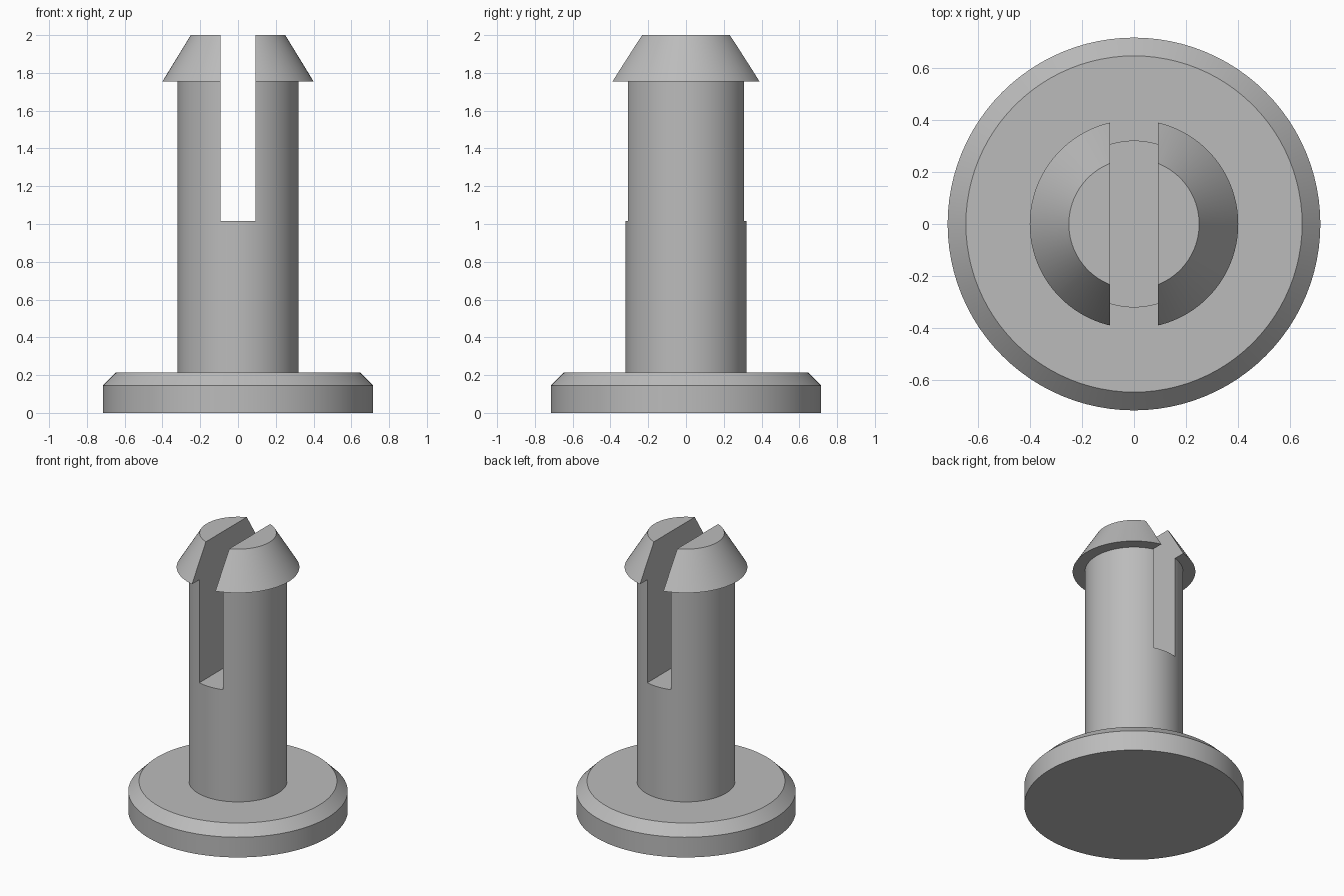
import bpy
import bmesh
from math import radians, tau

SEGMENTS = 96
SLOT_HALF_WIDTH = 0.093
SLOT_FLOOR = 1.015

# Outline as (radius, height), from the foot to the tip
PROFILE = [
    (0.715, 0.0), (0.715, 0.145), (0.645, 0.215),   # chamfered flange
    (0.32, 0.215), (0.32, 1.755),                   # shaft
    (0.40, 1.755), (0.25, 2.0),                     # barbed head
]

cube = bpy.data.objects.get("Cube")
if cube:
    bpy.data.objects.remove(cube, do_unlink=True)


def make_material(name, rgb):
    mat = bpy.data.materials.new(name)
    mat.use_nodes = True
    mat.diffuse_color = (*rgb, 1)
    bsdf = mat.node_tree.nodes["Principled BSDF"]
    bsdf.inputs["Base Color"].default_value = (*rgb, 1)
    return mat


def add_object(name, bm):
    bmesh.ops.recalc_face_normals(bm, faces=bm.faces)
    mesh = bpy.data.meshes.new(name)
    bm.to_mesh(mesh)
    bm.free()
    obj = bpy.data.objects.new(name, mesh)
    bpy.context.collection.objects.link(obj)
    return obj


def lathe(name, profile):
    """Turn an outline about z and close both ends with flat caps."""
    bm = bmesh.new()
    verts = [bm.verts.new((r, 0, z)) for r, z in profile]
    edges = [bm.edges.new(pair) for pair in zip(verts, verts[1:])]
    bmesh.ops.spin(bm, geom=verts + edges, cent=(0, 0, 0), axis=(0, 0, 1),
                   angle=tau, steps=SEGMENTS)
    bmesh.ops.remove_doubles(bm, verts=bm.verts, dist=0.0001)
    bmesh.ops.holes_fill(bm, edges=bm.edges, sides=0)
    return add_object(name, bm)


def box(name, low, high):
    bm = bmesh.new()
    bmesh.ops.create_cube(bm, size=1)
    for v in bm.verts:
        v.co = [a if c < 0 else b for c, a, b in zip(v.co, low, high)]
    return add_object(name, bm)


# Turned body: flange, shaft and head in one solid
body = lathe("push_rivet", PROFILE)
body.data.materials.append(make_material("grey_plastic", (0.5, 0.5, 0.5)))

# Slot that splits the head and upper shaft into two prongs
cutter = box("slot_cutter", (-SLOT_HALF_WIDTH, -1, SLOT_FLOOR),
             (SLOT_HALF_WIDTH, 1, 2.5))
cutter.hide_render = True

slot = body.modifiers.new("slot", 'BOOLEAN')
slot.operation = 'DIFFERENCE'
slot.solver = 'EXACT'
slot.object = cutter

bpy.ops.object.select_all(action='DESELECT')
body.select_set(True)
bpy.context.view_layer.objects.active = body
bpy.ops.object.modifier_apply(modifier=slot.name)
bpy.data.objects.remove(cutter, do_unlink=True)
bpy.ops.object.shade_smooth_by_angle(angle=radians(25))
